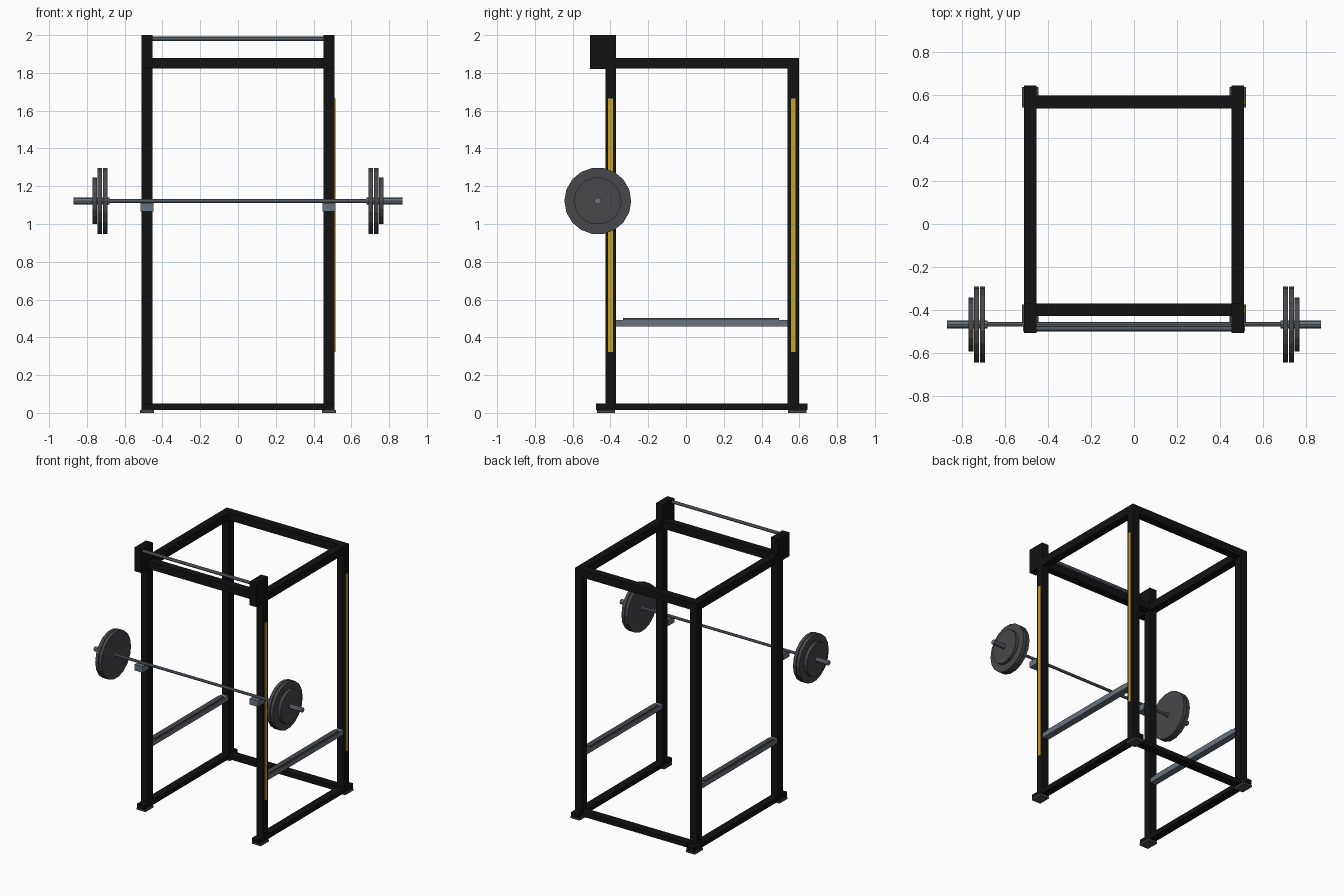
import bpy
import math

if "Cube" in bpy.data.objects:
    bpy.data.objects.remove(bpy.data.objects["Cube"])


def material(name, rgb):
    m = bpy.data.materials.new(name)
    m.diffuse_color = (*rgb, 1)
    m.use_nodes = True
    m.node_tree.nodes["Principled BSDF"].inputs["Base Color"].default_value = m.diffuse_color
    return m


BLACK = material("black_frame", (0.006, 0.006, 0.006))
STEEL = material("steel", (0.14, 0.17, 0.205))
RUBBER = material("dark_rubber", (0.065, 0.065, 0.07))
YELLOW = material("yellow", (0.58, 0.36, 0.012))


def box(name, x, y, z, mat):
    """Box from (min, max) pairs on each axis."""
    bpy.ops.mesh.primitive_cube_add(size=1, location=[sum(r) / 2 for r in (x, y, z)])
    ob = bpy.context.object
    ob.name = name
    ob.scale = [r[1] - r[0] for r in (x, y, z)]
    bpy.ops.object.transform_apply(location=False, rotation=False, scale=True)
    ob.data.materials.append(mat)
    return ob


def rod(name, x0, x1, y, z, radius, mat, sides):
    """Cylinder lying along x."""
    bpy.ops.mesh.primitive_cylinder_add(vertices=sides, radius=radius, depth=abs(x1 - x0),
                                        location=((x0 + x1) / 2, y, z),
                                        rotation=(0, math.pi / 2, 0))
    ob = bpy.context.object
    ob.name = name
    ob.data.materials.append(mat)
    return ob


INNER, OUTER = 0.453, 0.511       # post width along x
FRONT = (-0.427, -0.37)           # front post depth along y
BACK = (0.537, 0.597)             # back post depth along y
BAR_Y, BAR_Z = -0.467, 1.122      # barbell axis

for side, label in ((-1, "left"), (1, "right")):
    def span(a, b):
        return tuple(sorted((side * a, side * b)))

    post_x = span(INNER, OUTER)
    # Uprights and side rails
    box(f"{label}_front_post", post_x, FRONT, (0.05, 1.82), BLACK)
    box(f"{label}_back_post", post_x, BACK, (0.05, 1.88), BLACK)
    box(f"{label}_top_rail", post_x, (FRONT[1], BACK[0]), (1.822, 1.88), BLACK)
    box(f"{label}_base_rail", post_x, (-0.477, 0.643), (0.015, 0.05), BLACK)
    box(f"{label}_pullup_bracket", post_x, (-0.507, FRONT[1]), (1.82, 2.0), BLACK)
    # Foot pads
    for end, y in (("front", (-0.47, -0.375)), ("back", (0.541, 0.637))):
        box(f"{label}_{end}_foot_pad", span(0.445, 0.52), y, (0, 0.015), RUBBER)
    # Safety arm with rubber top
    box(f"{label}_safety_arm", span(0.457, 0.507), (FRONT[1], BACK[0]), (0.457, 0.493), STEEL)
    box(f"{label}_safety_pad", span(0.462, 0.502), (-0.333, 0.492), (0.493, 0.502), RUBBER)
    # Bar rest
    box(f"{label}_bar_rest", span(0.448, 0.516), (-0.5, FRONT[0]), (1.065, 1.111), STEEL)
    # Barbell sleeve and weight plates
    rod(f"{label}_sleeve", side * 0.68, side * 0.87, BAR_Y, BAR_Z, 0.018, STEEL, 8)
    for i, (x0, x1, r) in enumerate(((0.692, 0.715, 0.177), (0.72, 0.744, 0.177),
                                     (0.747, 0.77, 0.125))):
        rod(f"{label}_weight_plate_{i + 1}", side * x0, side * x1, BAR_Y, BAR_Z, r, RUBBER, 18)

# Yellow marker strips on the outer faces of the right posts
for label, y in (("front", (-0.412, -0.386)), ("back", (0.555, 0.579))):
    box(f"{label}_marker_strip", (OUTER, OUTER + 0.004), y, (0.323, 1.664), YELLOW)

# Crossbars joining the two sides
box("front_top_crossbar", (-INNER, INNER), FRONT, (1.822, 1.88), BLACK)
box("back_top_crossbar", (-INNER, INNER), BACK, (1.822, 1.88), BLACK)
box("back_base_crossbar", (-INNER, INNER), BACK, (0.015, 0.05), BLACK)

# Pull-up bar and barbell shaft
rod("pullup_bar", -INNER, INNER, -0.487, 1.98, 0.012, STEEL, 8)
rod("barbell_shaft", -0.68, 0.68, BAR_Y, BAR_Z, 0.0105, STEEL, 8)
